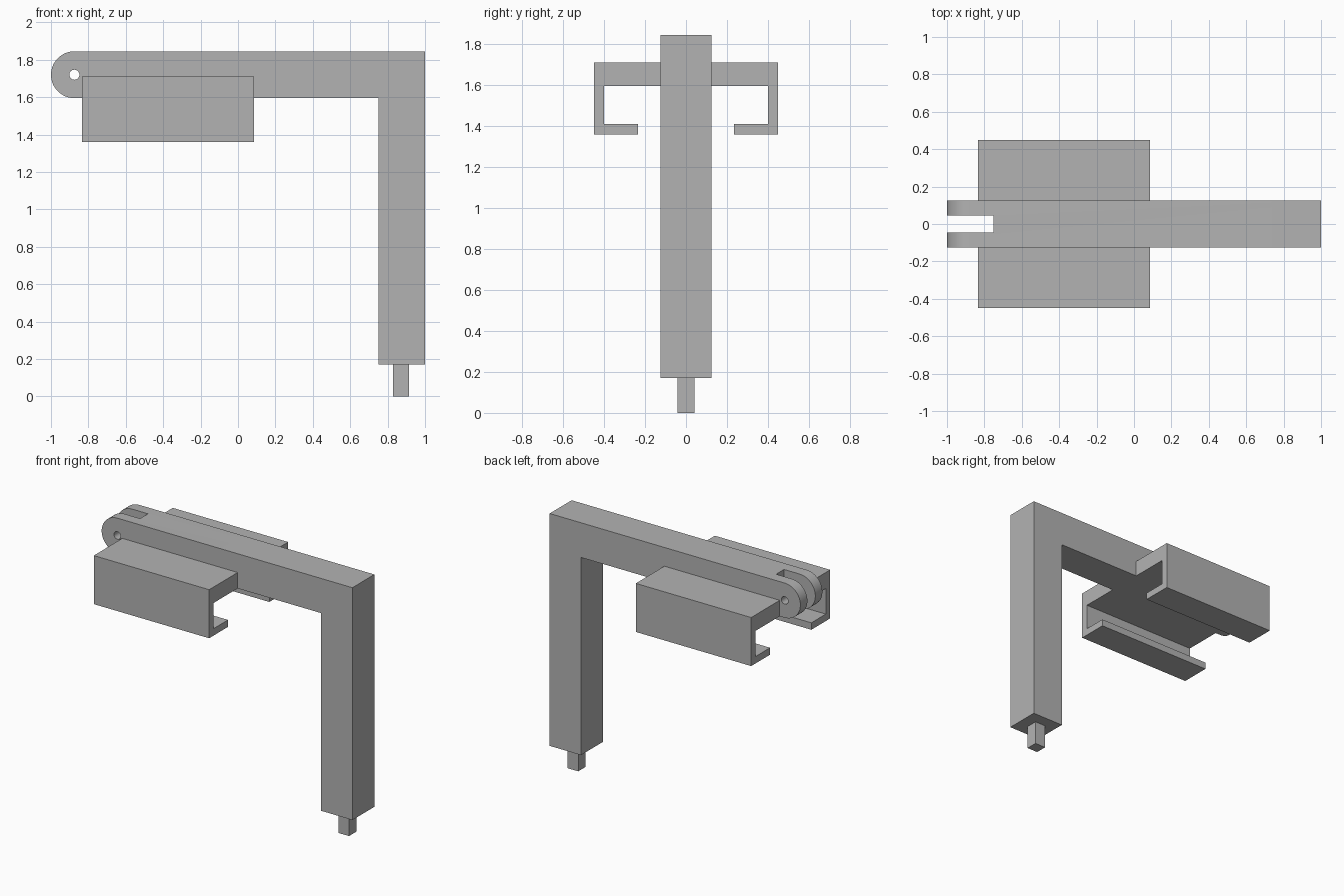
import bpy, bmesh, math
from mathutils import Vector

default = bpy.data.objects.get("Cube")
if default:
    bpy.data.objects.remove(default, do_unlink=True)

grey = bpy.data.materials.new("mid grey")
grey.use_nodes = True
colour = (0.45, 0.45, 0.45, 1)
grey.diffuse_color = colour
grey.node_tree.nodes["Principled BSDF"].inputs["Base Color"].default_value = colour


def prism(name, points, start, depth):
    """Extrude a closed outline of 3D points along depth."""
    bm = bmesh.new()
    face = bm.faces.new([bm.verts.new(Vector(p) + Vector(start)) for p in points])
    out = bmesh.ops.extrude_face_region(bm, geom=[face])
    moved = [g for g in out["geom"] if isinstance(g, bmesh.types.BMVert)]
    bmesh.ops.translate(bm, verts=moved, vec=depth)
    bmesh.ops.recalc_face_normals(bm, faces=bm.faces)
    mesh = bpy.data.meshes.new(name)
    bm.to_mesh(mesh)
    bm.free()
    mesh.materials.append(grey)
    obj = bpy.data.objects.new(name, mesh)
    bpy.context.collection.objects.link(obj)
    return obj


def box(name, x0, x1, y0, y1, z0, z1):
    base = [(x0, y0, z0), (x1, y0, z0), (x1, y1, z0), (x0, y1, z0)]
    return prism(name, base, (0, 0, 0), (0, 0, z1 - z0))


def arc(radius, a0, a1, steps):
    """Points of an arc around the pivot axis."""
    angles = [math.radians(a0 + (a1 - a0) * i / steps) for i in range(steps + 1)]
    return [(PIVOT_X + radius * math.cos(a), 0, PIVOT_Z + radius * math.sin(a)) for a in angles]


def cut(target, cutter):
    mod = target.modifiers.new("cut", "BOOLEAN")
    mod.operation = "DIFFERENCE"
    mod.solver = "EXACT"
    mod.object = cutter
    bpy.context.view_layer.objects.active = target
    bpy.ops.object.modifier_apply(modifier=mod.name)
    bpy.data.objects.remove(cutter, do_unlink=True)


HALF = 0.125
PIVOT_X, PIVOT_Z = -0.875, 1.72
TOP, UNDER, FOOT = 1.845, 1.595, 0.17

# Bent arm with a rounded clevis end
outline = arc(HALF, 90, 270, 32)
outline += [(0.75, 0, UNDER), (0.75, 0, FOOT), (1, 0, FOOT), (1, 0, TOP)]
arm = prism("bent_arm", outline, (0, -HALF, 0), (0, 2 * HALF, 0))
cut(arm, box("slot_cutter", -1.1, -0.75, -0.045, 0.045, 1.5, 1.95))
cut(arm, prism("pin_hole_cutter", arc(0.027, 0, 345, 23), (0, -0.2, 0), (0, 0.4, 0)))

# Square peg under the post
box("foot_peg", 0.83, 0.915, -0.042, 0.042, 0, FOOT)

# Hooked side rails, mirrored about the arm
hook = [(HALF, 1.71), (0.45, 1.71), (0.45, 1.36), (0.235, 1.36),
        (0.235, 1.41), (0.40, 1.41), (0.40, UNDER), (HALF, UNDER)]
for side, label in ((-1, "front"), (1, "back")):
    prism(label + "_hook_rail", [(0, side * y, z) for y, z in hook], (-0.835, 0, 0), (0.92, 0, 0))

# Smooth the round end and hole, keep corners sharp
bpy.ops.object.select_all(action="DESELECT")
arm.select_set(True)
bpy.context.view_layer.objects.active = arm
bpy.ops.object.shade_smooth_by_angle(angle=math.radians(30))
